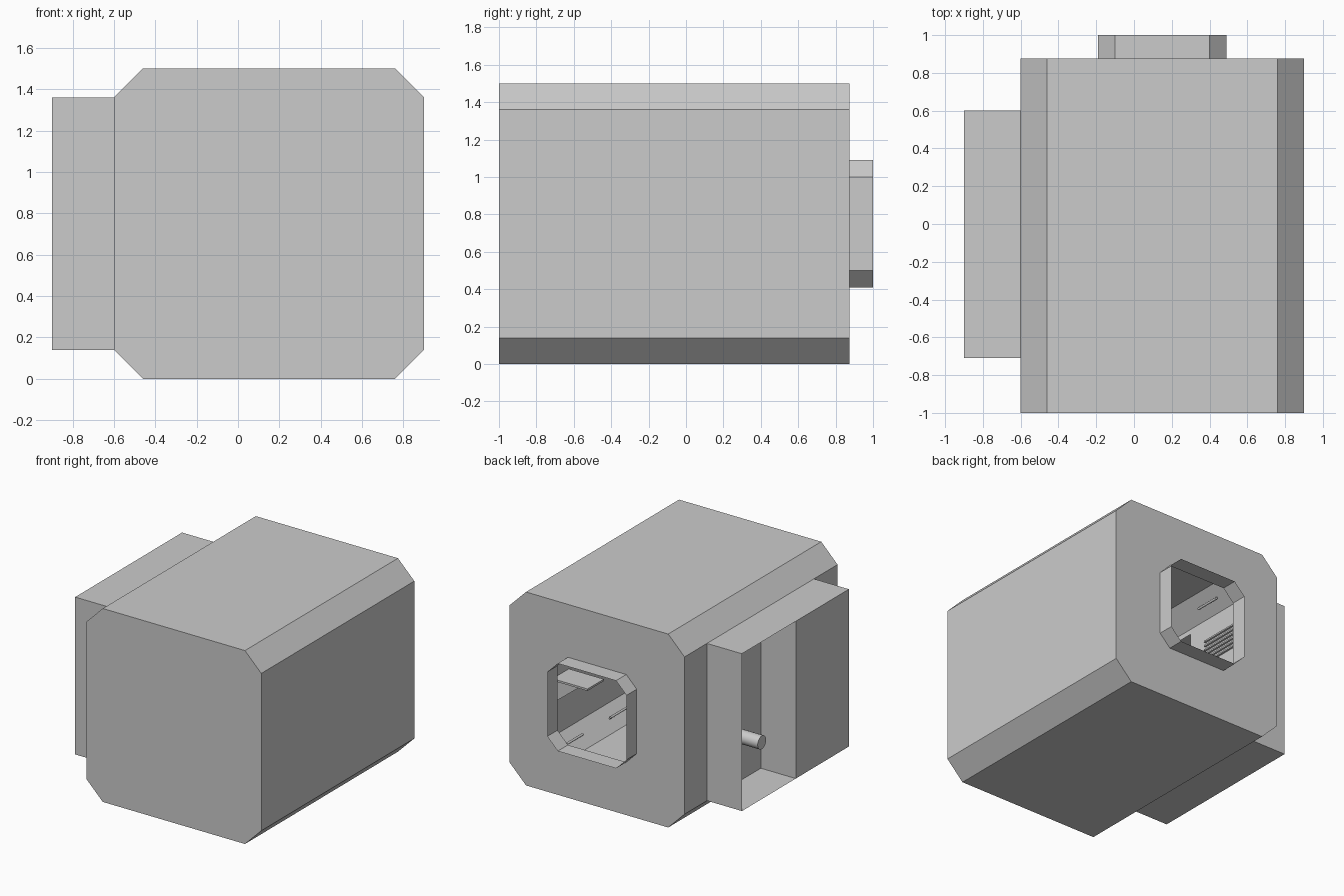
import bpy, bmesh, math
from mathutils import Vector

if "Cube" in bpy.data.objects:
    bpy.data.objects.remove(bpy.data.objects["Cube"])

grey = bpy.data.materials.new("light_grey")
grey.diffuse_color = (0.6, 0.6, 0.6, 1)
grey.use_nodes = True
grey.node_tree.nodes["Principled BSDF"].inputs["Base Color"].default_value = grey.diffuse_color

CX, X0, X1, YF, YB = 0.15, -0.6, 0.9, -1.0, 0.875   # room limits
Z0, Z1, CH = 0.0, 1.5, 0.14                         # height and chamfer


def finish(name, bm):
    mesh = bpy.data.meshes.new(name)
    bm.to_mesh(mesh)
    bm.free()
    mesh.materials.append(grey)
    obj = bpy.data.objects.new(name, mesh)
    bpy.context.collection.objects.link(obj)
    return obj


def sheets(name, quads):
    bm = bmesh.new()
    for q in quads:
        bm.faces.new([bm.verts.new(p) for p in q])
    bmesh.ops.remove_doubles(bm, verts=bm.verts, dist=0.0005)
    return finish(name, bm)


def box(name, x, y, z):
    bm = bmesh.new()
    bmesh.ops.create_cube(bm, size=1)
    for v in bm.verts:
        v.co = [lo + (c + 0.5) * (hi - lo) for c, (lo, hi) in zip(v.co, (x, y, z))]
    return finish(name, bm)


def rod(name, a, b, r, sides=12):
    a, b = Vector(a), Vector(b)
    bm = bmesh.new()
    bmesh.ops.create_cone(bm, cap_ends=True, segments=sides, radius1=r, radius2=r, depth=(b - a).length)
    rot = (b - a).to_track_quat('Z', 'Y').to_matrix()
    for v in bm.verts:
        v.co = rot @ v.co + (a + b) / 2
    for f in bm.faces:
        f.smooth = len(f.verts) == 4
    return finish(name, bm)


def octagon(x0, x1, z0, z1, c, y):
    pts = [(x0 + c, z0), (x1 - c, z0), (x1, z0 + c), (x1, z1 - c),
           (x1 - c, z1), (x0 + c, z1), (x0, z1 - c), (x0, z0 + c)]
    return [(x, y, z) for x, z in pts]


# room shell: front wall, chamfered tube, back wall and open docking collar
bm = bmesh.new()
rings = [octagon(X0, X1, Z0, Z1, CH, YF), octagon(X0, X1, Z0, Z1, CH, YB),
         octagon(-0.19, 0.49, 0.41, 1.09, 0.09, YB), octagon(-0.19, 0.49, 0.41, 1.09, 0.09, 1.0)]
rings = [[bm.verts.new(p) for p in r] for r in rings]
bm.faces.new(rings[0])
for level, (a, b) in enumerate(zip(rings, rings[1:])):
    for i in range(8):
        j = (i + 1) % 8
        if not (level == 0 and i == 6):       # left wall is built with its opening
            bm.faces.new((a[i], b[i], b[j], a[j]))
bmesh.ops.recalc_face_normals(bm, faces=bm.faces)
finish("room_shell", bm)

# left wall as a frame around the niche opening
ZA, ZB = Z0 + CH, Z1 - CH
outer = [(X0, y, z) for y, z in ((YF, ZA), (YF, ZB), (YB, ZB), (YB, ZA))]
inner = [(X0, y, z) for y, z in ((-0.68, 0.17), (-0.68, 1.32), (-0.09, 1.32), (-0.09, 0.17))]
sheets("left_wall", [(outer[i], outer[(i + 1) % 4], inner[(i + 1) % 4], inner[i]) for i in range(4)])

# side pod: closed niche at the front, locker open to the outside at the back
XP, PF, PM, PB = -0.9, -0.71, -0.06, 0.6
pod = [[(XP, PF, z), (X0, PF, z), (X0, PB, z), (XP, PB, z)] for z in (ZA, ZB)]
pod += [[(XP, y, ZA), (X0, y, ZA), (X0, y, ZB), (XP, y, ZB)] for y in (PF, PM, PB)]
pod += [[(XP, PF, ZA), (XP, PF, ZB), (XP, PM, ZB), (XP, PM, ZA)]]
sheets("side_pod", pod)
rod("locker_tank", (X0, 0.27, 0.53), (-0.84, 0.27, 0.53), 0.052, 20)

# handrails and light strips along the inner chamfers
for sx in (-1, 1):
    for sz in (-1, 1):
        mid = Vector((CX + sx * (0.75 - CH / 2), 0, 0.75 + sz * (0.75 - CH / 2)))
        inward = Vector((-sx, 0, -sz)).normalized()
        for y in (-0.72, -0.33, 0.21):
            base = mid + Vector((0, y, 0))
            half = Vector((0, 0.1, 0))
            rod("handrail", base + inward * 0.03 - half, base + inward * 0.03 + half, 0.009)
            for e in (-0.08, 0.08):
                foot = base + Vector((0, e, 0))
                rod("handrail_post", foot, foot + inward * 0.03, 0.006, 8)
    side = Vector((sx, 0, -1)).normalized() * 0.012
    top = Vector((CX + sx * 0.66, 0, 1.45)) + Vector((-sx, 0, -1)) * 0.003
    sheets("light_strip", [[top + side + Vector((0, -0.8, 0)), top - side + Vector((0, -0.8, 0)),
                            top - side + Vector((0, 0.69, 0)), top + side + Vector((0, 0.69, 0))]])

# wall shelf with triangular brackets
box("shelf", (0.6, X1), (0.15, 0.35), (0.575, 0.59))
sheets("shelf_brackets", [[(X1, y, 0.575), (0.68, y, 0.575), (X1, y, 0.4)] for y in (0.17, 0.34)])

# vent slats on the left wall
for i in range(6):
    z = 1.0 + i * 0.035
    box("vent_slat", (X0, X0 + 0.015), (0.08, 0.55), (z, z + 0.012))
